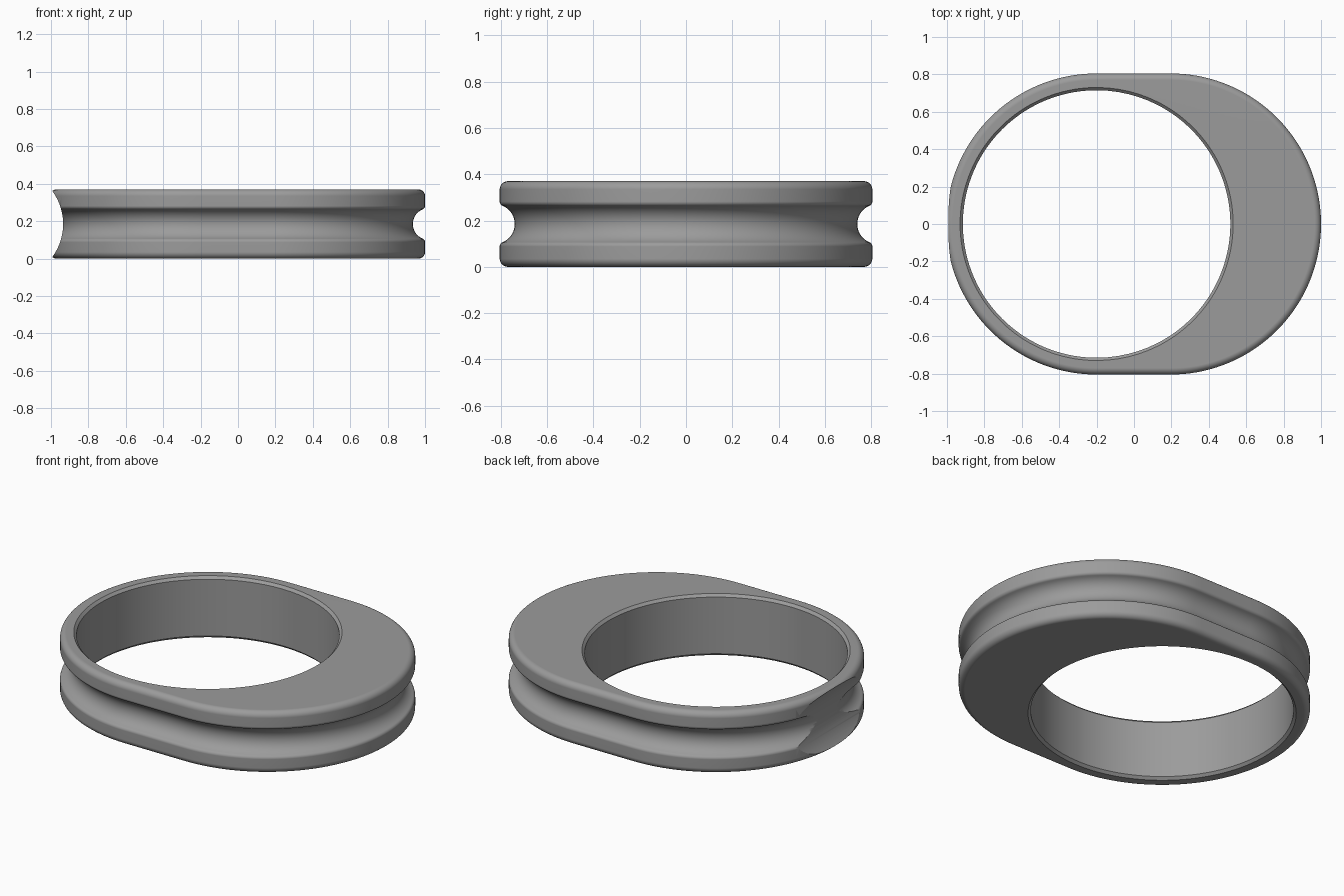
import bpy
import bmesh
import math
from mathutils import Vector

if "Cube" in bpy.data.objects:
    bpy.data.objects.remove(bpy.data.objects["Cube"])

H = 0.37                 # band height
R, CL, CR = 0.805, -0.2, 0.195   # outline radius and centres of its two end arcs
HOLE, CHAMFER = 0.715, 0.015
FILLET = 0.035

grey = bpy.data.materials.new("grey")
grey.diffuse_color = (0.33, 0.33, 0.33, 1)
grey.use_nodes = True
grey.node_tree.nodes["Principled BSDF"].inputs["Base Color"].default_value = grey.diffuse_color


def arc(cx, cz, r, a0, a1, n):
    """Points on an arc, as (inward offset, height)."""
    return [(cx + r * math.cos(math.radians(a0 + (a1 - a0) * i / n)),
             cz + r * math.sin(math.radians(a0 + (a1 - a0) * i / n))) for i in range(n + 1)]


def outline(d, n=72, m=6):
    """Two half circles joined by straight sides, grown by d."""
    pts = []
    for cx, start, sign in ((CR, -90, 1), (CL, 90, -1)):
        for i in range(n + 1):
            a = math.radians(start + 180 * i / n)
            pts.append(Vector((cx + (R + d) * math.cos(a), (R + d) * math.sin(a))))
        for i in range(1, m):
            t = i / m
            pts.append(Vector((cx + (CL - CR) * sign * t, sign * (R + d))))
    return pts


# Outer profile, upper half: rounded rim, flat lip, rounded lip edge, groove
mid = H / 2
groove_r, groove_x = 0.085, 0.02
lip_r = 0.02
# lip rounding is tangent to both the outer wall and the groove circle
lip_dz = math.sqrt((groove_r + lip_r) ** 2 - (groove_x + lip_r) ** 2)
touch = math.degrees(math.atan2(lip_dz, -lip_r - groove_x))
upper = arc(-FILLET, H - FILLET, FILLET, 90, 0, 8)
upper += arc(-lip_r, mid + lip_dz, lip_r, 0, touch - 180, 6)
upper += arc(groove_x, mid, groove_r, touch, 180, 12)[1:]
profile = upper + [(d, H - z) for d, z in reversed(upper[:-1])]

bm = bmesh.new()
rings = [[bm.verts.new((p.x, p.y, z)) for p in outline(d)] for d, z in profile]

# Round hole with chamfered rims, aligned with the outline seen from its centre
centre = Vector((CL, 0))
dirs = [(p - centre).normalized() for p in outline(0)]
for r, z in ((HOLE + CHAMFER, 0), (HOLE, CHAMFER), (HOLE, H - CHAMFER), (HOLE + CHAMFER, H)):
    rings.append([bm.verts.new((centre.x + v.x * r, v.y * r, z)) for v in dirs])

count = len(dirs)
for k, a in enumerate(rings):
    b = rings[(k + 1) % len(rings)]
    for i in range(count):
        j = (i + 1) % count
        bm.faces.new((a[i], b[i], b[j], a[j]))
bmesh.ops.recalc_face_normals(bm, faces=bm.faces)
mesh = bpy.data.meshes.new("ring_band")
bm.to_mesh(mesh)
bm.free()
band = bpy.data.objects.new("ring_band", mesh)
bpy.context.collection.objects.link(band)
mesh.materials.append(grey)

# Concave scoop across the thin end
scoop_r = 0.296
bpy.ops.mesh.primitive_cylinder_add(vertices=160, radius=scoop_r, depth=2.4,
                                    location=(-0.935 - scoop_r, 0, mid),
                                    rotation=(math.pi / 2, 0, 0))
scoop = bpy.context.object
scoop.name = "scoop_cutter"
scoop.data.materials.append(grey)
scoop.hide_render = True

bpy.ops.object.select_all(action='DESELECT')
band.select_set(True)
bpy.context.view_layer.objects.active = band
cut = band.modifiers.new("scoop", 'BOOLEAN')
cut.operation = 'DIFFERENCE'
cut.solver = 'EXACT'
cut.object = scoop
bpy.ops.object.modifier_apply(modifier=cut.name)
bpy.data.objects.remove(scoop)

# Smooth shading with crisp edges and flat top and bottom
bpy.ops.object.shade_smooth_by_angle(angle=math.radians(25))
flat = band.modifiers.new("flat_faces", 'WEIGHTED_NORMAL')
flat.keep_sharp = True
